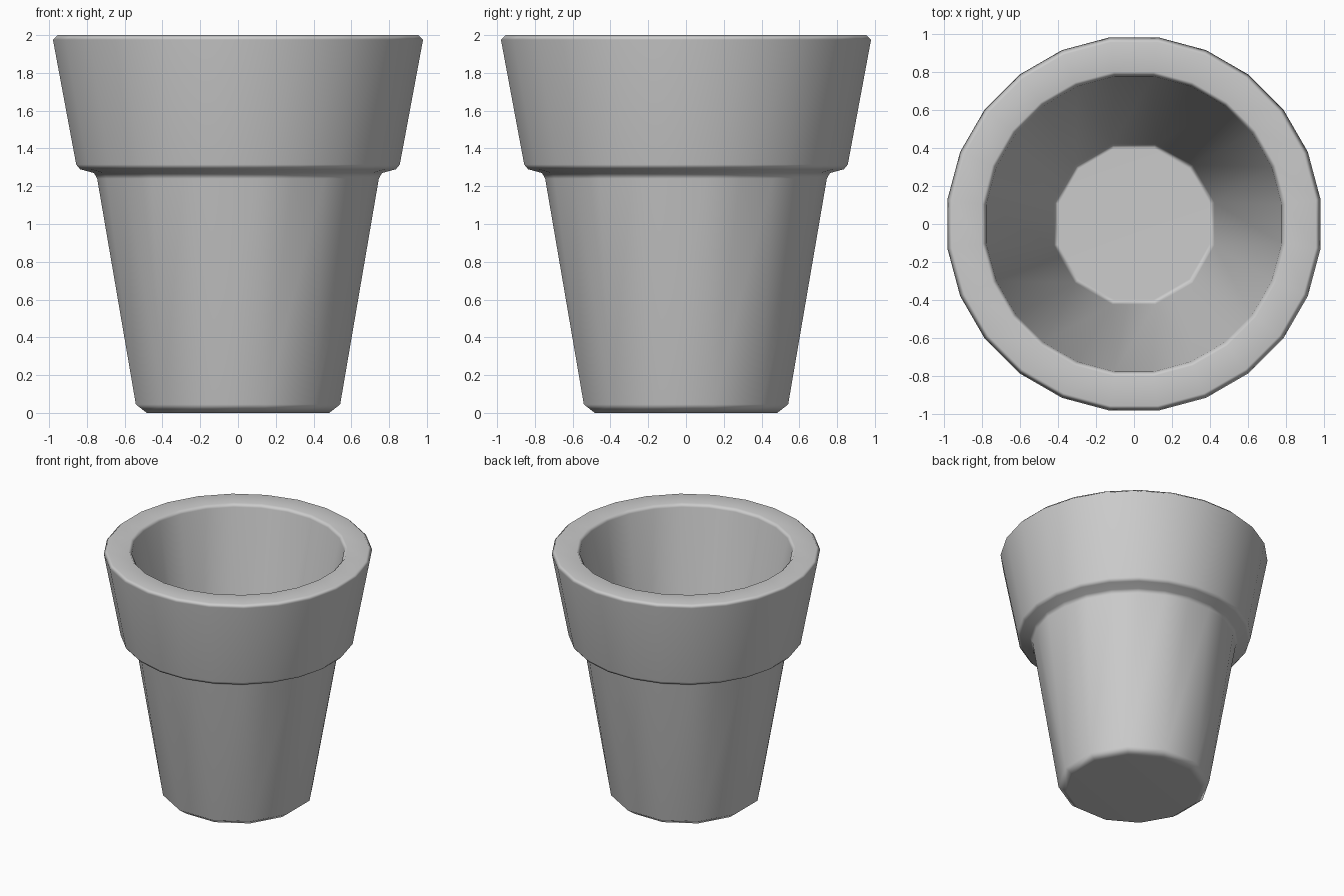
import bpy
import bmesh
from math import sin, cos, radians

if "Cube" in bpy.data.objects:
    bpy.data.objects.remove(bpy.data.objects["Cube"])

# Profile rings (sides, radius, height), from outer base over the rim to the inner floor
RINGS = [
    (12, 0.50, 0.0), (12, 0.56, 0.045),          # bevelled base
    (24, 0.752, 1.24), (24, 0.769, 1.27),        # body meets collar
    (24, 0.843, 1.29), (24, 0.864, 1.315),       # collar underside
    (24, 0.988, 1.975), (24, 0.962, 2.0),        # outer rim
    (24, 0.805, 2.0), (24, 0.782, 1.975),        # inner rim
    (12, 0.437, 0.14), (12, 0.41, 0.12),         # inner floor
]


def make_ring(bm, sides, radius, z):
    """Return 24 slots; a 12-sided ring shares each vertex between two slots."""
    step = 360 / sides
    verts = []
    for i in range(sides):
        a = radians(step * (i + 0.5))
        verts.append(bm.verts.new((radius * cos(a), radius * sin(a), z)))
    return [verts[i * sides // 24] for i in range(24)]


bm = bmesh.new()
rings = [make_ring(bm, *r) for r in RINGS]

# Walls: collapsed corners become triangles
for lo, hi in zip(rings, rings[1:]):
    for i in range(24):
        j = (i + 1) % 24
        corners = list(dict.fromkeys((lo[i], lo[j], hi[j], hi[i])))
        if len(corners) > 2:
            bm.faces.new(corners)

# Base and inner floor
bm.faces.new(list(dict.fromkeys(reversed(rings[0]))))
bm.faces.new(list(dict.fromkeys(rings[-1])))
bmesh.ops.recalc_face_normals(bm, faces=bm.faces[:])
for f in bm.faces:
    f.smooth = True

mesh = bpy.data.meshes.new("flower_pot")
bm.to_mesh(mesh)
bm.free()
pot = bpy.data.objects.new("flower_pot", mesh)
bpy.context.collection.objects.link(pot)

# Large faces dominate shading, so only the bevels look rounded
pot.modifiers.new("weighted_normals", 'WEIGHTED_NORMAL')
